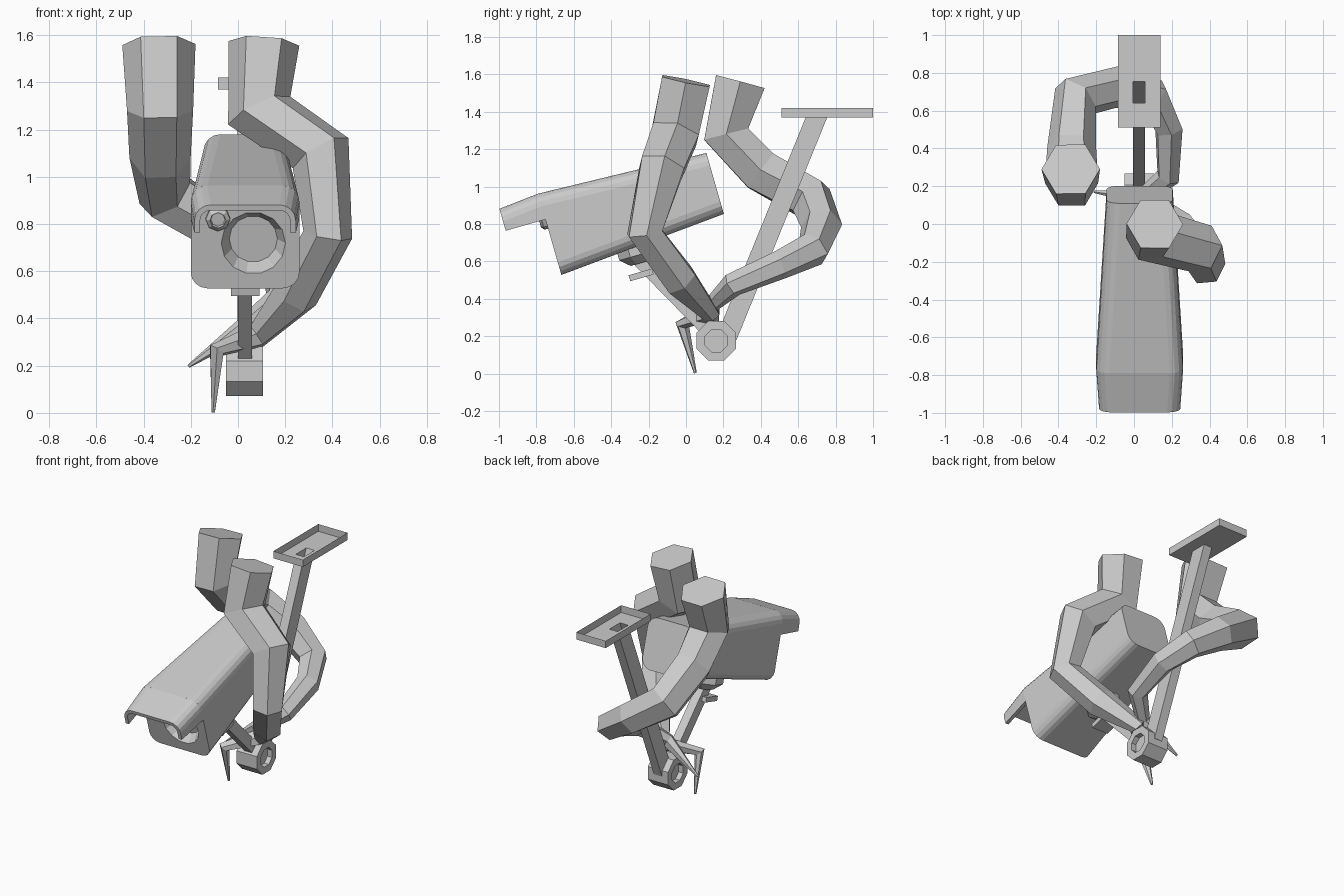
import bpy, bmesh, math
from mathutils import Vector

if "Cube" in bpy.data.objects:
    bpy.data.objects.remove(bpy.data.objects["Cube"])

TILT = math.radians(16)
CX = 0.03  # centre line of camera, bracket and pole


def cam(x, u, v):
    """Tilted camera frame (u along the body, v up) to world."""
    c, s = math.cos(TILT), math.sin(TILT)
    return Vector((x, u * c - v * s, u * s + v * c))


def loft(name, rings, cap0=True, cap1=True, closed=False):
    bm = bmesh.new()
    vs = [[bm.verts.new(p) for p in r] for r in rings]
    n = len(rings[0])
    pairs = list(zip(vs, vs[1:])) + ([(vs[-1], vs[0])] if closed else [])
    for a, b in pairs:
        for i in range(n):
            j = (i + 1) % n
            bm.faces.new((a[i], a[j], b[j], b[i]))
    if cap0 and not closed:
        bm.faces.new(vs[0])
    if cap1 and not closed:
        bm.faces.new(vs[-1])
    bmesh.ops.recalc_face_normals(bm, faces=bm.faces)
    me = bpy.data.meshes.new(name)
    bm.to_mesh(me)
    bm.free()
    ob = bpy.data.objects.new(name, me)
    bpy.context.collection.objects.link(ob)
    return ob


def arc(cx, cy, r, a0, a1, n=4):
    return [(cx + r * math.cos(math.radians(a0 + (a1 - a0) * i / n)),
             cy + r * math.sin(math.radians(a0 + (a1 - a0) * i / n))) for i in range(n + 1)]


def round_rect(w, lo, hi, r):
    return (arc(CX + w - r, hi - r, r, 0, 90) + arc(CX - w + r, hi - r, r, 90, 180) +
            arc(CX - w + r, lo + r, r, 180, 270) + arc(CX + w - r, lo + r, r, 270, 360))


def disc(x, u, v, r, n):
    """Ring facing along the camera axis."""
    return [cam(x + r * math.cos(2 * math.pi * i / n), u, v + r * math.sin(2 * math.pi * i / n))
            for i in range(n)]


def limb(name, path):
    """Tapering six-sided limb through (x, y, z, radius) points."""
    pts = [Vector(p[:3]) for p in path]
    dirs = [(b - a).normalized() for a, b in zip(pts, pts[1:])]
    tans = [dirs[0]] + [(a + b).normalized() for a, b in zip(dirs, dirs[1:])] + [dirs[-1]]
    side = Vector((1, 0, 0))
    side = (side - tans[0] * side.dot(tans[0])).normalized()
    rings = []
    for k, (p, t) in enumerate(zip(pts, tans)):
        if k:
            side = tans[k - 1].rotation_difference(t) @ side
        up = t.cross(side)
        rings.append([p + path[k][3] * (side * math.cos(i * math.pi / 3) + up * math.sin(i * math.pi / 3))
                      for i in range(6)])
    return loft(name, rings)


# camera body: tapering rounded box
body = loft("camera_body", [[cam(x, u, v) for x, v in round_rect(w, lo, hi, r)]
                            for u, w, lo, hi, r in ((-0.495, 0.23, 0.691, 1.143, 0.07),
                                                    (0.43, 0.175, 0.765, 1.104, 0.07))])

# conical lens recess
LX, LV = 0.065, 0.89
cutter = loft("lens_cutter", [disc(LX, -0.56, LV, 0.168, 14), disc(LX, -0.495, LV, 0.136, 14),
                              disc(LX, -0.43, LV, 0.102, 14)])
mod = body.modifiers.new("lens_recess", 'BOOLEAN')
mod.object = cutter
mod.solver = 'EXACT'
bpy.context.view_layer.objects.active = body
bpy.ops.object.modifier_apply(modifier=mod.name)
bpy.data.objects.remove(cutter)

# small indicator lamp beside the lens
loft("indicator_lamp", [disc(-0.085, u, 1.0, r, 8) for u, r in
                        ((-0.49, 0.052), (-0.515, 0.052), (-0.53, 0.034), (-0.515, 0.03))])


# sun hood: U-shaped shell over the lens
def hood_ring(u, w, hi, lo=1.0, t=0.024, r=0.07):
    outer = ([(CX + w, lo)] + arc(CX + w - r, hi - r, r, 0, 90) +
             arc(CX - w + r, hi - r, r, 90, 180) + [(CX - w, lo)])
    q = r - t
    inner = ([(CX - w + t, lo)] + arc(CX - w + r, hi - r, q, 180, 90) +
             arc(CX + w - r, hi - r, q, 90, 0) + [(CX + w - t, lo)])
    return [cam(x, u, v) for x, v in outer + inner]


loft("sun_hood", [hood_ring(-0.716, 0.215, 1.122), hood_ring(-0.494, 0.23, 1.143)])

# swivel base under the camera
loft("swivel_base", [disc_ for disc_ in (
    [cam(CX + r * math.cos(math.radians(22.5 + 45 * i)), -0.07 + r * math.sin(math.radians(22.5 + 45 * i)), v)
     for i in range(8)] for v, r in ((0.74, 0.115), (0.68, 0.115), (0.635, 0.06)))])


def cam_box(name, x0, x1, u0, u1, v0, v1):
    loft(name, [[cam(x, u0, v0), cam(x, u1, v0), cam(x, u1, v1), cam(x, u0, v1)] for x in (x0, x1)])


cam_box("clamp_plate", CX - 0.06, CX + 0.06, -0.15, -0.02, 0.557, 0.59)


# strut from swivel to pivot
def bar(name, a, b, half):
    a, b = Vector((0, *a)), Vector((0, *b))
    n = Vector((1, 0, 0)).cross((b - a).normalized()) * half
    loft(name, [[p + n * s + Vector((CX + 0.03 * q, 0, 0)) for s, q in ((1, 1), (1, -1), (-1, -1), (-1, 1))]
                for p in (a, b)])


bar("camera_strut", (-0.28, 0.64), (0.13, 0.22), 0.038)

# octagonal pivot with a recess in each end
loft("pivot_hub", [[(x, 0.162 + r * math.cos(math.radians(22.5 + 45 * i)),
                     0.176 + r * math.sin(math.radians(22.5 + 45 * i))) for i in range(8)]
                   for x, r in ((-0.015, 0.065), (-0.05, 0.065), (-0.05, 0.114),
                                (0.105, 0.114), (0.105, 0.065), (0.07, 0.065))])


# ceiling tray flowing into a hollow pole
def rect(x0, x1, y0, y1, z):
    return [(x0, y0, z), (x1, y0, z), (x1, y1, z), (x0, y1, z)]


loft("mount_tray_and_pole", [rect(-0.085, 0.14, 0.51, 1.0, 1.42), rect(-0.085, 0.14, 0.51, 1.0, 1.37),
                             rect(-0.005, 0.058, 0.64, 0.755, 1.37),
                             rect(-0.005, 0.058, 0.155, 0.27, 0.18)], cap0=False)

# two limbs gripping the pole, ending in claws
limb("right_limb", [(0.11, 0.0, 1.565, 0.15), (0.09, -0.06, 1.28, 0.145), (0.35, -0.13, 1.10, 0.135),
                    (0.38, -0.22, 0.755, 0.105), (0.245, -0.03, 0.50, 0.098), (0.08, 0.125, 0.325, 0.055),
                    (-0.09, -0.02, 0.265, 0.038), (-0.105, 0.05, 0.003, 0.008)])
limb("left_limb", [(-0.335, 0.29, 1.56, 0.155), (-0.33, 0.215, 1.28, 0.14), (-0.33, 0.40, 1.085, 0.13),
                   (-0.31, 0.67, 0.93, 0.125), (-0.09, 0.725, 0.79, 0.11), (0.10, 0.68, 0.665, 0.095),
                   (0.185, 0.50, 0.58, 0.078), (0.18, 0.25, 0.475, 0.065), (0.04, 0.14, 0.37, 0.045),
                   (-0.21, 0.17, 0.197, 0.007)])
